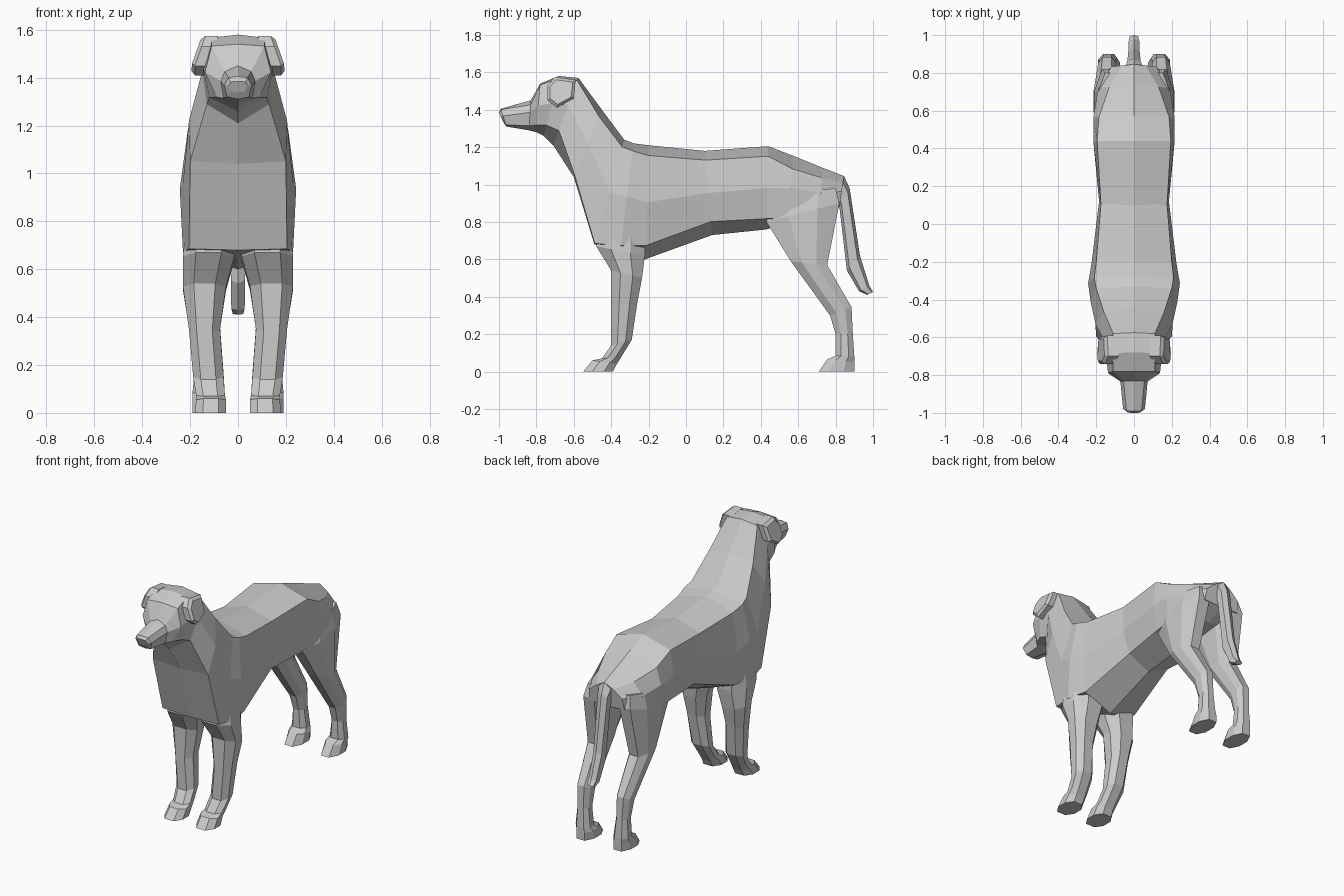
import bpy
import bmesh
from mathutils import Vector

cube = bpy.data.objects.get("Cube")
if cube:
    bpy.data.objects.remove(cube, do_unlink=True)

# One plain coat colour for the whole animal
coat = bpy.data.materials.new("coat_grey")
coat.use_nodes = True
coat_colour = (.6, .6, .6, 1)
coat.diffuse_color = coat_colour
coat.node_tree.nodes["Principled BSDF"].inputs["Base Color"].default_value = coat_colour


def half_section(top, bottom, profile):
    """Left half of a slanted cross-section; profile holds (fraction down, half width)."""
    start = Vector((0, *top))
    end = Vector((0, *bottom))
    points = [start]
    for fraction, width in profile:
        point = start.lerp(end, fraction)
        point.x = width
        points.append(point)
    points.append(end)
    return points


def leg_section(front, back, inner, outer):
    """Closed chamfered section of a left leg, running from front to back."""
    start = Vector((0, *front))
    end = Vector((0, *back))
    outline = [(.25, 0), (.75, 0), (1, .3), (1, .7),
               (.75, 1), (.25, 1), (0, .7), (0, .3)]
    points = []
    for across, along in outline:
        point = start.lerp(end, along)
        point.x = inner + (outer - inner) * across
        points.append(point)
    return points


def mirrored_loft(name, sections, closed):
    """Skin the left-hand sections, cap the ends and mirror them to the right."""
    bm = bmesh.new()
    rings = [[bm.verts.new(point) for point in section] for section in sections]
    count = len(rings[0])
    steps = count if closed else count - 1
    for ring, following in zip(rings, rings[1:]):
        for i in range(steps):
            j = (i + 1) % count
            bm.faces.new((ring[i], ring[j], following[j], following[i]))
    bm.faces.new(rings[0])
    bm.faces.new(rings[-1])

    # Right-hand copy, welded along the centre line
    copy = bmesh.ops.duplicate(bm, geom=bm.verts[:] + bm.edges[:] + bm.faces[:])
    for item in copy["geom"]:
        if isinstance(item, bmesh.types.BMVert):
            item.co.x = -item.co.x
    centre = [vert for vert in bm.verts if abs(vert.co.x) < .0001]
    bmesh.ops.remove_doubles(bm, verts=centre, dist=.0001)
    if not closed:
        # Drop the centre wall edges of the caps so they become single faces
        walls = [edge for edge in bm.edges
                 if len(edge.link_faces) == 2
                 and all(abs(vert.co.x) < .0001 for vert in edge.verts)
                 and edge.link_faces[0].normal.length == 0]
        bmesh.ops.dissolve_edges(bm, edges=walls)
    bmesh.ops.recalc_face_normals(bm, faces=bm.faces[:])

    mesh = bpy.data.meshes.new(name)
    bm.to_mesh(mesh)
    bm.free()
    mesh.materials.append(coat)
    part = bpy.data.objects.new(name, mesh)
    bpy.context.collection.objects.link(part)
    return part


# Section where the head meets the neck, shared by both parts
nape = half_section((-.575, 1.57), (-.71, 1.21), [(.04, .11), (.4, .15), (.78, .13)])

# Neck, chest, barrel and rump
body = [
    nape,
    half_section((-.45, 1.4), (-.6, 1.04), [(.1, .16), (.5, .205), (.97, .2)]),
    half_section((-.33, 1.24), (-.49, .68), [(.07, .2), (.5, .23), (.99, .205)]),
    half_section((-.28, 1.22), (-.35, .65), [(.07, .21), (.5, .243), (.96, .23)]),
    half_section((-.2, 1.21), (-.22, .6), [(.09, .2), (.5, .225), (.88, .2)]),
    half_section((.1, 1.18), (.14, .73), [(.11, .175), (.5, .185), (.84, .15)]),
    half_section((.44, 1.205), (.43, .76), [(.12, .195), (.5, .215), (.87, .185)]),
    half_section((.57, 1.155), (.56, .8), [(.2, .185), (.5, .215), (.95, .2)]),
    half_section((.73, 1.09), (.71, .82), [(.2, .13), (.5, .19), (.95, .19)]),
    half_section((.845, 1.045), (.82, .88), [(.2, .06), (.5, .12), (.95, .13)]),
]
mirrored_loft("body", body, closed=False)

# Skull tapering to the brow, then the muzzle
head = [
    nape,
    half_section((-.68, 1.58), (-.76, 1.26), [(.04, .11), (.45, .145), (.82, .12)]),
    half_section((-.78, 1.54), (-.8, 1.28), [(.03, .11), (.45, .138), (.85, .09)]),
    half_section((-.83, 1.45), (-.84, 1.29), [(.15, .055), (.4, .072), (.85, .06)]),
    half_section((-.99, 1.405), (-.96, 1.31), [(.05, .04), (.4, .058), (.9, .045)]),
    half_section((-1, 1.385), (-.98, 1.34), [(.05, .03), (.4, .04), (.9, .03)]),
]
mirrored_loft("head", head, closed=False)

# Flopped ears leaning outwards towards the tip
ear_outline = [(-.74, 1.53), (-.7, 1.575), (-.59, 1.56),
               (-.6, 1.46), (-.69, 1.41), (-.74, 1.45)]


def ear_layer(offset, shrink):
    middle = Vector((0, -.67, 1.5))
    layer = []
    for y, z in ear_outline:
        point = middle.lerp(Vector((0, y, z)), shrink)
        point.x = .195 - .35 * max(0, point.z - 1.45) - offset
        layer.append(point)
    return layer


mirrored_loft("ears", [ear_layer(.07, 1), ear_layer(.015, 1), ear_layer(0, .8)], closed=True)

# Forelegs from the shoulder down to the paws
forelegs = [
    leg_section((-.47, .73), (-.22, .75), .02, .22),
    leg_section((-.48, .67), (-.22, .62), .015, .23),
    leg_section((-.4, .54), (-.235, .5), .05, .23),
    leg_section((-.4, .34), (-.26, .37), .075, .205),
    leg_section((-.4, .14), (-.29, .17), .06, .187),
    leg_section((-.45, .07), (-.345, .08), .055, .175),
    leg_section((-.5, .06), (-.37, .04), .05, .175),
    leg_section((-.55, 0), (-.39, 0), .05, .18),
]
mirrored_loft("front_legs", forelegs, closed=True)

# Hind legs from the haunch over the hock to the paws
hind_legs = [
    leg_section((.47, .95), (.8, .98), .04, .19),
    leg_section((.43, .8), (.82, .9), .05, .21),
    leg_section((.56, .59), (.755, .57), .085, .215),
    leg_section((.77, .3), (.885, .345), .095, .19),
    leg_section((.8, .2), (.892, .2), .1, .18),
    leg_section((.8, .085), (.9, .08), .085, .19),
    leg_section((.755, .065), (.9, .05), .075, .19),
    leg_section((.71, 0), (.9, 0), .075, .19),
]
mirrored_loft("hind_legs", hind_legs, closed=True)

# Hanging tail with a slight kick at the tip
tail = [
    half_section((.845, 1.045), (.79, .93), [(.2, .045), (.8, .04)]),
    half_section((.875, .98), (.82, .88), [(.2, .035), (.8, .035)]),
    half_section((.93, .62), (.86, .54), [(.2, .03), (.8, .03)]),
    half_section((.98, .46), (.925, .43), [(.2, .028), (.8, .028)]),
    half_section((1, .425), (.97, .41), [(.2, .022), (.8, .022)]),
]
mirrored_loft("tail", tail, closed=False)
